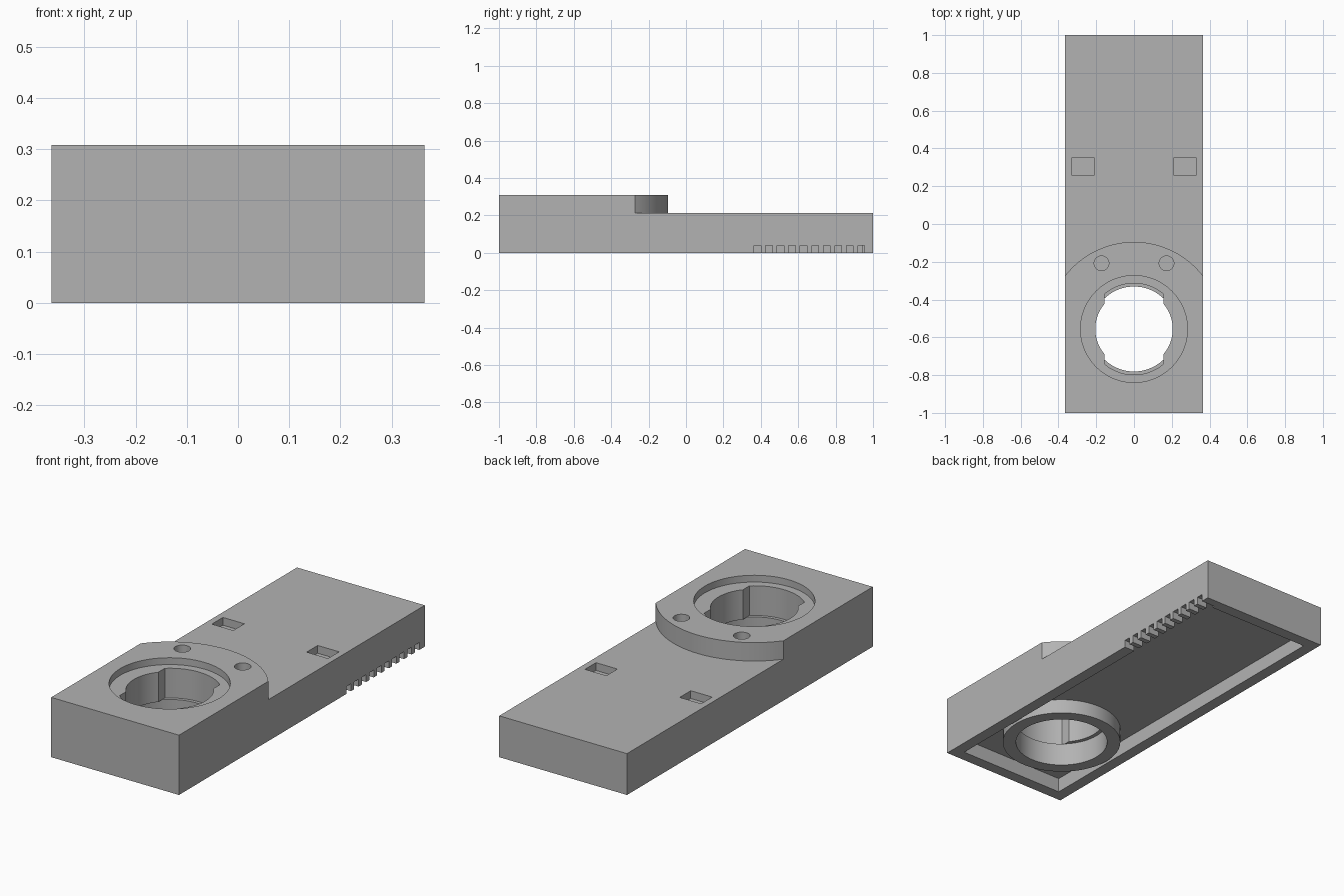
import bpy, bmesh
from math import pi, cos, sin, acos

if "Cube" in bpy.data.objects:
    bpy.data.objects.remove(bpy.data.objects["Cube"])

grey = bpy.data.materials.new("plain_grey")
grey.use_nodes = True
colour = (0.45, 0.45, 0.45, 1)
grey.diffuse_color = colour
grey.node_tree.nodes["Principled BSDF"].inputs["Base Color"].default_value = colour

W, L, H = 0.364, 1.0, 0.308      # half width, half length, full height
DECK = 0.213                     # height of the low deck
CY = -0.556                      # socket centre
WALL, CAVITY = 0.06, 0.075


def prism(name, outline, z0, z1):
    """Extrude a closed xy outline from z0 to z1."""
    bm = bmesh.new()
    face = bm.faces.new([bm.verts.new((x, y, z0)) for x, y in outline])
    top = bmesh.ops.extrude_face_region(bm, geom=[face])["geom"]
    verts = [v for v in top if isinstance(v, bmesh.types.BMVert)]
    bmesh.ops.translate(bm, vec=(0, 0, z1 - z0), verts=verts)
    bmesh.ops.recalc_face_normals(bm, faces=bm.faces)
    mesh = bpy.data.meshes.new(name)
    bm.to_mesh(mesh)
    bm.free()
    mesh.materials.append(grey)
    obj = bpy.data.objects.new(name, mesh)
    bpy.context.collection.objects.link(obj)
    return obj


def rect(x0, x1, y0, y1):
    return [(x0, y0), (x1, y0), (x1, y1), (x0, y1)]


def arc(r, a0, a1, n, cx=0, cy=CY):
    return [(cx + r * cos(a0 + (a1 - a0) * i / n), cy + r * sin(a0 + (a1 - a0) * i / n))
            for i in range(n + 1)]


def circle(r, cx=0, cy=CY, n=72):
    return arc(r, 0, 2 * pi, n, cx, cy)[:-1]


def combine(target, tool, operation="DIFFERENCE"):
    mod = target.modifiers.new("combine", "BOOLEAN")
    mod.object, mod.operation, mod.solver = tool, operation, "EXACT"
    bpy.context.view_layer.objects.active = target
    bpy.ops.object.modifier_apply(modifier=mod.name)
    bpy.data.objects.remove(tool)


body = prism("housing", rect(-W, W, -L, L), 0, H)

# Low deck with a rounded step up to the socket block
r_step = 0.461
a = acos(0.4 / r_step)
step = arc(r_step, a, pi - a, 48) + [(-0.4, 1.1), (0.4, 1.1)]
combine(body, prism("deck_cut", step, DECK, 0.4))

# Shallow hollow underneath, with a collar around the socket
combine(body, prism("hollow_cut", rect(WALL - W, W - WALL, WALL - L, L - WALL), -0.1, CAVITY))
combine(body, prism("collar", circle(0.29), 0, CAVITY + 0.02), "UNION")

# Socket: counterbore, slotted opening, then round bore
combine(body, prism("counterbore_cut", circle(0.283), H - 0.035, 0.4))
r_slot, r_lobe, half = 0.242, 0.205, 0.157
s, t = acos(half / r_slot), acos(half / r_lobe)
opening = (arc(r_lobe, -t, t, 20) + arc(r_slot, s, pi - s, 20)
           + arc(r_lobe, pi - t, pi + t, 20) + arc(r_slot, pi + s, 2 * pi - s, 20))
combine(body, prism("opening_cut", opening, 0.12, 0.35))
combine(body, prism("bore_cut", circle(0.225), -0.1, 0.12))

# Blind round holes and rectangular pockets, one on each side
for side in (-1, 1):
    combine(body, prism("pin_hole_cut", circle(0.039, side * 0.172, -0.208, 32), H - 0.04, 0.4))
    x = side * 0.27
    combine(body, prism("pocket_cut", rect(x - 0.061, x + 0.061, 0.26, 0.35), DECK - 0.04, 0.4))

# Row of vent notches through the bottom of the left wall
for i in range(10):
    y = 0.364 + i * 0.0617
    combine(body, prism("notch_cut", rect(W - WALL - 0.02, W + 0.05, y, y + 0.036), -0.05, 0.038))

bpy.ops.object.select_all(action="DESELECT")
body.select_set(True)
bpy.context.view_layer.objects.active = body
bpy.ops.object.shade_smooth_by_angle(angle=0.5)
